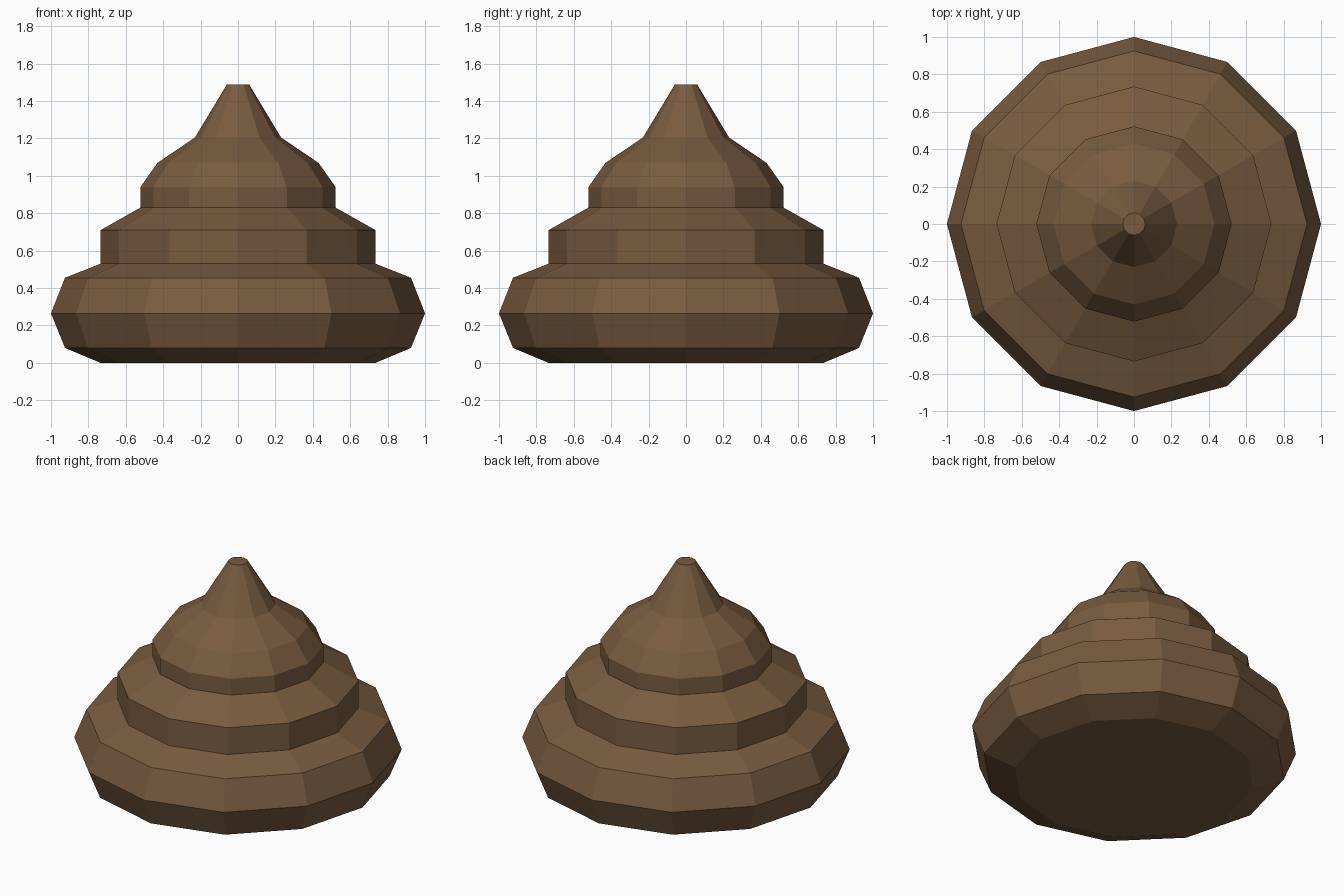
import bpy, bmesh, math

if "Cube" in bpy.data.objects:
    bpy.data.objects.remove(bpy.data.objects["Cube"])

SIDES = 12
# (radius, height) from base to tip: wide tier, middle tier, upper tier, pointed tip
PROFILE = [
    (0.735, 0.0), (0.925, 0.08), (1.0, 0.265), (0.925, 0.455),
    (0.735, 0.53), (0.735, 0.71),
    (0.522, 0.83), (0.522, 0.94), (0.43, 1.07),
    (0.23, 1.205), (0.06, 1.488),
]

# Lathe the stepped profile into a faceted twelve-sided swirl
bm = bmesh.new()
rings = []
for r, z in PROFILE:
    angles = [2 * math.pi * i / SIDES for i in range(SIDES)]
    rings.append([bm.verts.new((r * math.cos(a), r * math.sin(a), z)) for a in angles])
for low, high in zip(rings, rings[1:]):
    for i in range(SIDES):
        j = (i + 1) % SIDES
        bm.faces.new((low[i], low[j], high[j], high[i]))

# Flat base and small flat tip
bm.faces.new(rings[0][::-1])
bm.faces.new(rings[-1])

mesh = bpy.data.meshes.new("tiered_mound")
bm.to_mesh(mesh)
bm.free()
mound = bpy.data.objects.new("tiered_mound", mesh)
bpy.context.collection.objects.link(mound)

# Brown colour
brown = bpy.data.materials.new("brown")
brown.diffuse_color = (0.19, 0.105, 0.05, 1)
brown.use_nodes = True
brown.node_tree.nodes["Principled BSDF"].inputs["Base Color"].default_value = brown.diffuse_color
mesh.materials.append(brown)
